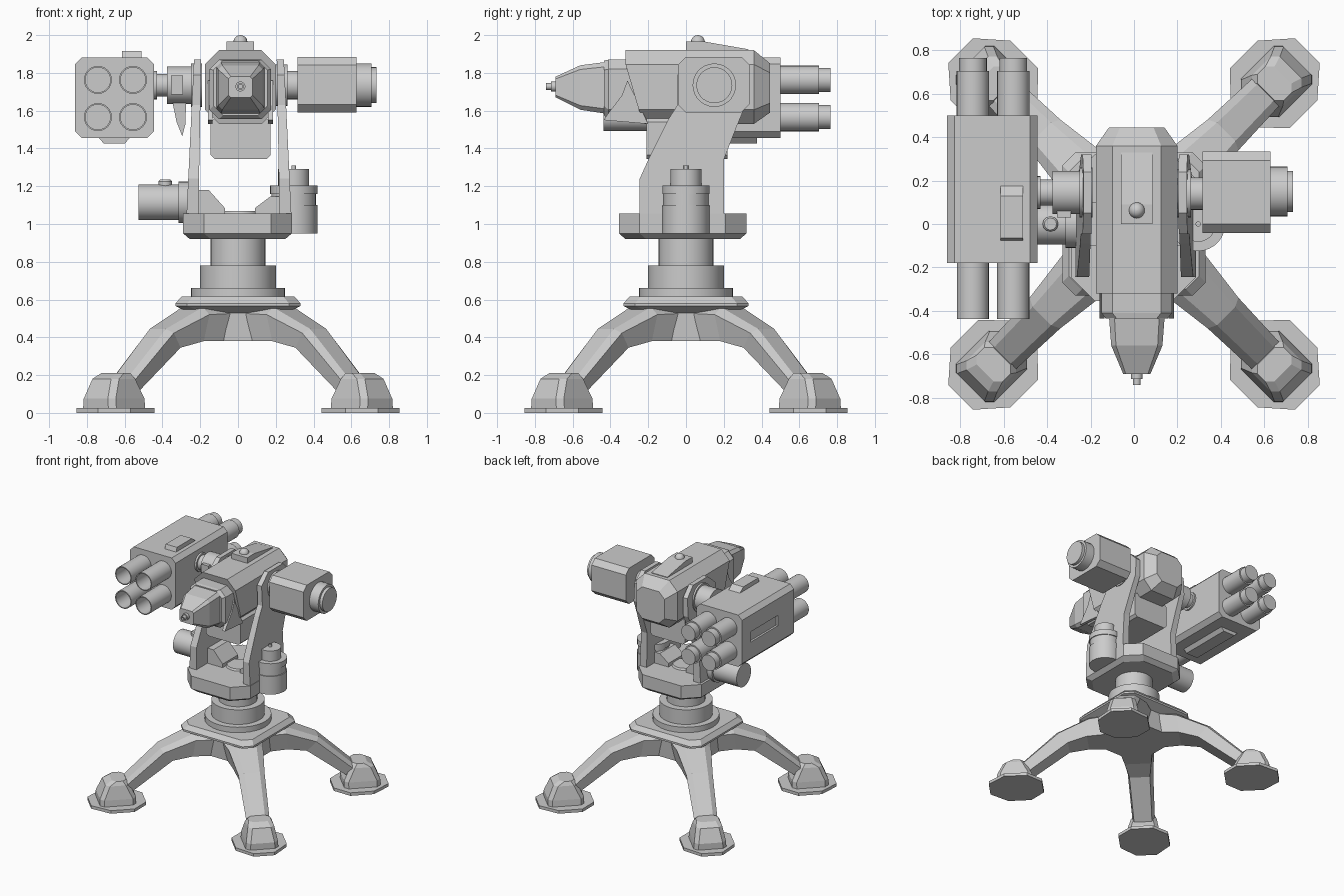
import bpy, bmesh
from math import sin, cos, pi, radians

if "Cube" in bpy.data.objects:
    bpy.data.objects.remove(bpy.data.objects["Cube"])

CX = 0.013          # centre of the gun body
TY, TZ = 0.14, 1.735  # trunnion axis


def finish(name, bm, smooth=False):
    bmesh.ops.remove_doubles(bm, verts=bm.verts, dist=1e-5)
    bmesh.ops.recalc_face_normals(bm, faces=bm.faces)
    me = bpy.data.meshes.new(name)
    bm.to_mesh(me)
    bm.free()
    ob = bpy.data.objects.new(name, me)
    bpy.context.collection.objects.link(ob)
    if smooth:
        bpy.ops.object.select_all(action='DESELECT')
        ob.select_set(True)
        bpy.context.view_layer.objects.active = ob
        bpy.ops.object.shade_smooth_by_angle(angle=radians(35))
    return ob


def loft(name, sections, smooth=False):
    """Skin closed sections with equal point counts, capping both ends."""
    bm = bmesh.new()
    rings = [[bm.verts.new(p) for p in s] for s in sections]
    for a, b in zip(rings, rings[1:]):
        n = len(a)
        for i in range(n):
            j = (i + 1) % n
            bm.faces.new((a[i], a[j], b[j], b[i]))
    bm.faces.new(rings[0])
    bm.faces.new(rings[-1])
    return finish(name, bm, smooth)


def place(axis, a, u, v):
    return {'x': (a, u, v), 'y': (u, a, v), 'z': (u, v, a)}[axis]


def prism(name, axis, profile, a, b):
    return loft(name, [[place(axis, s, u, v) for u, v in profile] for s in (a, b)])


def lathe(name, axis, cu, cv, steps, n=28):
    """Turned part: steps are (position on axis, radius)."""
    secs = [[place(axis, a, cu + r * cos(2 * pi * i / n), cv + r * sin(2 * pi * i / n))
             for i in range(n)] for a, r in steps]
    return loft(name, secs, True)


def octo(u0, u1, v0, v1, c, d=None):
    """Rectangle with corners cut: c low corners, d high corners."""
    d = c if d is None else d
    return [(u0 + c, v0), (u1 - c, v0), (u1, v0 + c), (u1, v1 - d),
            (u1 - d, v1), (u0 + d, v1), (u0, v1 - d), (u0, v0 + c)]


def box(name, x0, x1, y0, y1, z0, z1):
    return prism(name, 'z', [(x0, y0), (x1, y0), (x1, y1), (x0, y1)], z0, z1)


# --- four legs with feet ---
def leg_section(td, tz, bd, bz, w):
    md, mz = td + (bd - td) * .22, tz + (bz - tz) * .22
    return [(bd, -w * .8, bz), (bd, w * .8, bz), (md, w, mz),
            (td, w * .6, tz), (td, -w * .6, tz), (md, -w, mz)]


leg = [leg_section(.15, .57, .15, .38, .16), leg_section(.34, .56, .36, .38, .13),
       leg_section(.60, .445, .51, .345, .10), leg_section(.95, .12, .87, .07, .085)]
pad = [(.713, -.085), (.713, .085), (.82, .194), (1.0, .194),
       (1.13, .08), (1.13, -.08), (1.0, -.194), (.82, -.194)]


def foot_ring(d0, d1, w, z):
    return [(d, t, z) for d, t in octo(d0, d1, -w, w, .03)]


foot = [foot_ring(.79, 1.065, .125, .02), foot_ring(.79, 1.065, .12, .075),
        foot_ring(.84, 1.02, .10, .18), foot_ring(.86, .97, .085, .21)]
for k in range(4):
    A = pi / 4 + k * pi / 2

    def turn(secs):
        return [[(d * cos(A) - t * sin(A), d * sin(A) + t * cos(A), z)
                 for d, t, z in s] for s in secs]
    loft(f"leg_{k}", turn(leg))
    loft(f"foot_{k}", turn(foot))
    loft(f"foot_pad_{k}", turn([[(d, t, z) for d, t in pad] for z in (0, .025)]))

# --- hub and pedestal ---
loft("hub", [[(x, y, z) for x, y in octo(-h, h, -h, h, c)]
             for h, c, z in ((.245, .08, .38), (.255, .08, .53), (.33, .06, .565),
                             (.33, .06, .58), (.30, .06, .615))])
lathe("pedestal", 'z', 0, 0, [(.60, .25), (.66, .25), (.66, .2), (.78, .2),
                              (.78, .145), (.94, .145)], 32)

# --- turntable ---
loft("turntable", [[(x, y, z) for x, y in octo(-.29 + e, .285 - e, -.355 + e, .32 - e, .11)]
                   for e, z in ((.035, .92), (0, .95), (0, 1.055))])
lathe("turntable_cap", 'z', .01, 0, [(1.05, .1), (1.07, .09)])
prism("gusset_left", 'y', [(-.21, 1.05), (-.07, 1.05), (-.07, 1.085), (-.155, 1.18), (-.21, 1.18)], -.1, .1)
prism("gusset_right", 'y', [(.23, 1.05), (.09, 1.05), (.09, 1.085), (.17, 1.145), (.23, 1.145)], -.1, .1)

# --- yoke arms ---
arm = [(-.245, 1.04), (.2, 1.04), (.2, 1.34), (.27, 1.52), (.32, 1.64), (.32, 1.79),
       (.24, 1.87), (.05, 1.87), (-.045, 1.79), (-.045, 1.63), (-.09, 1.56), (-.2, 1.34), (-.245, 1.24)]
for name, s in (("yoke_arm_left", -1), ("yoke_arm_right", 1)):
    loft(name, [[(.005 + s * (a + (b - a) * (z - 1.04) / .83), y, z) for y, z in arm]
                for a, b in ((.215, .20), (.278, .238))])

# --- drive motors ---
lathe("side_motor", 'x', 0, 1.115, [(-.528, .095), (-.315, .095), (-.315, .11), (-.26, .11)])
lathe("side_motor_knob", 'z', -.385, 0, [(1.19, .036), (1.225, .036), (1.235, .028)], 12)
lathe("upright_motor", 'z', .295, 0, [(.95, .125), (1.10, .125), (1.10, .118), (1.16, .118), (1.16, .125),
                                      (1.205, .125), (1.205, .082), (1.29, .082), (1.29, .012), (1.31, .012)])

# --- gun body ---
def body_ring(y, x0, x1, z0, z1, c, slant=0):
    return [(x, y + max(0, 1.78 - z) * slant, z) for x, z in octo(x0, x1, z0, z1, c)]


loft("body", [body_ring(-.32, -.175, .2, 1.53, 1.92, .075, .4), body_ring(.36, -.175, .2, 1.53, 1.92, .075),
              body_ring(.445, -.115, .14, 1.59, 1.85, .05)])
loft("front_housing", [body_ring(-.435, -.13, .155, 1.575, 1.865, .05), body_ring(-.41, -.15, .175, 1.555, 1.87, .05),
                       body_ring(-.24, -.15, .175, 1.555, 1.87, .05)])
for name, x in (("cheek_left", -.16), ("cheek_right", .16)):
    prism(name, 'x', [(-.435, 1.55), (-.2, 1.53), (-.31, 1.76), (-.34, 1.68), (-.42, 1.575)], x, x + .025)
prism("lower_housing", 'y', octo(-.145, .172, 1.345, 1.56, .02), -.21, .22)
loft("nose", [body_ring(-.43, -.115, .141, 1.585, 1.857, .025), body_ring(-.56, -.105, .131, 1.605, 1.84, .022),
              body_ring(-.69, -.05, .076, 1.67, 1.78, .012)])
lathe("muzzle", 'y', CX, 1.728, [(-.67, .027), (-.715, .027), (-.715, .018), (-.742, .018),
                                 (-.742, .01), (-.72, .01)], 12)
prism("roof_hatch", 'x', [(0, 1.91), (0, 1.965), (.09, 1.967), (.33, 1.925), (.33, 1.91)], -.06, .085)
lathe("roof_knob", 'z', CX, .063, [(1.95, .037)] + [(1.963 + .037 * sin(i * pi / 10), .037 * cos(i * pi / 10) + 1e-4)
                                                    for i in range(6)], 16)

# --- right sensor box ---
lathe("right_trunnion", 'x', TY, TZ, [(.19, .11), (.262, .11), (.262, .075), (.33, .075)])
prism("sensor_box", 'x', octo(-.042, .335, 1.59, 1.885, .042), .315, .628)
lathe("sensor_lens", 'x', TY + .01, TZ, [(.61, .115), (.708, .115), (.708, .095), (.732, .095)])

# --- left trunnion ---
lathe("left_trunnion", 'x', TY + .005, TZ, [(-.46, .075), (-.43, .075), (-.43, .06), (-.375, .06), (-.375, .1),
                                            (-.25, .1), (-.25, .115), (-.19, .115)])
box("trunnion_plate", -.355, -.29, .03, .12, 1.685, 1.785)
prism("trunnion_fin", 'y', [(-.35, 1.66), (-.275, 1.66), (-.278, 1.53), (-.295, 1.465), (-.325, 1.54)], .115, .16)

# --- missile pod with side slot ---
pod = prism("missile_pod", 'y', octo(-.862, -.445, 1.455, 1.882, .035), -.18, .5)
cutter = box("slot_cutter", -.9, -.845, .03, .39, 1.625, 1.71)
cutter.hide_render = True
mod = pod.modifiers.new("slot", 'BOOLEAN')
mod.object = cutter
bpy.context.view_layer.objects.active = pod
bpy.ops.object.modifier_apply(modifier=mod.name)
bpy.data.objects.remove(cutter)
prism("pod_top_block", 'x', [(-.08, 1.87), (-.065, 1.917), (.13, 1.917), (.19, 1.87)], -.615, -.512)
loft("pod_bottom_rail", [[(x, y, z) for x, y in ((-.655 - w, -.08), (-.655 + w, -.08),
                                                 (-.655 + w, .375), (-.655 - w, .375))]
                         for w, z in ((.055, 1.425), (.085, 1.46))])
for i, x in enumerate((-.742, -.556)):
    for j, z in enumerate((1.763, 1.566)):
        lathe(f"tube_front_{i}{j}", 'y', x, z, [(-.1, .074), (-.438, .074), (-.438, .066), (-.14, .066)], 24)
        lathe(f"tube_back_{i}{j}", 'y', x, z, [(.45, .075), (.705, .075), (.705, .064), (.765, .064)], 24)
